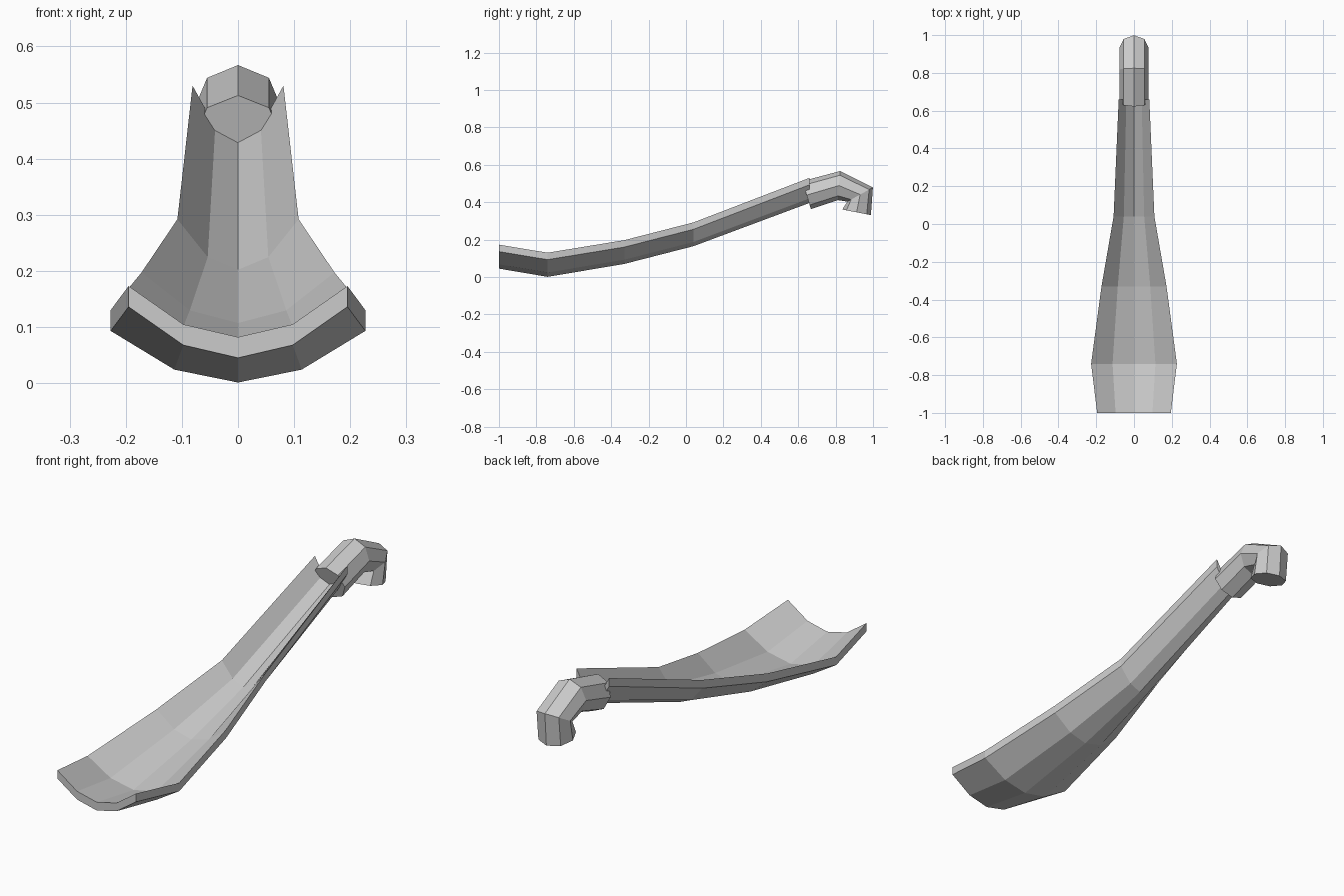
import bpy
import bmesh
import math

default_cube = bpy.data.objects.get("Cube")
if default_cube:
    bpy.data.objects.remove(default_cube, do_unlink=True)

# Single plain grey
grey = bpy.data.materials.new("plain grey")
grey.use_nodes = True
colour = (0.6, 0.6, 0.6, 1.0)
grey.diffuse_color = colour
grey.node_tree.nodes["Principled BSDF"].inputs["Base Color"].default_value = colour


def loft(name, rings):
    """Join equal closed rings of points into a capped, flat-shaded solid."""
    bm = bmesh.new()
    loops = [[bm.verts.new(p) for p in ring] for ring in rings]
    count = len(loops[0])
    for a, b in zip(loops, loops[1:]):
        for i in range(count):
            j = (i + 1) % count
            bm.faces.new((a[i], a[j], b[j], b[i]))
    bm.faces.new(loops[0])
    bm.faces.new(loops[-1])
    bmesh.ops.recalc_face_normals(bm, faces=bm.faces)
    mesh = bpy.data.meshes.new(name)
    bm.to_mesh(mesh)
    bm.free()
    mesh.materials.append(grey)
    obj = bpy.data.objects.new(name, mesh)
    bpy.context.collection.objects.link(obj)
    return obj


# Curved open trough: five-point dished section with constant wall height
WALL = 0.037
DISH = [(-1, 1), (-0.5, 0.25), (0, 0), (0.5, 0.25), (1, 1)]


def trough_ring(y, half_width, floor, depth):
    top = [(u * half_width, y, floor + v * depth) for u, v in DISH]
    bottom = [(x, y, z - WALL) for x, y, z in reversed(top)]
    return top + bottom


# y, half width, inner floor height, depth
stations = [
    (-1.0, 0.195, 0.082, 0.091),
    (-0.74, 0.227, 0.038, 0.092),
    (-0.33, 0.172, 0.107, 0.09),
    (0.04, 0.108, 0.202, 0.09),
    (0.66, 0.081, 0.433, 0.097),
]
loft("trough", [trough_ring(*s) for s in stations])

# Bent eight-sided spout pipe behind the narrow end
RADIUS = 0.078
SIDES = 8


def pipe_ring(y, z, pitch):
    """Ring whose axis points along +y, pitched up by the given degrees."""
    a = math.radians(pitch)
    ring = []
    for i in range(SIDES):
        t = math.tau * i / SIDES
        up = RADIUS * math.cos(t)
        ring.append((RADIUS * math.sin(t), y - up * math.sin(a), z + up * math.cos(a)))
    return ring


# centre y, centre z, pitch
bends = [(0.645, 0.438, 17), (0.818, 0.489, -5), (0.931, 0.441, -61), (0.912, 0.346, -101)]
loft("bent_pipe", [pipe_ring(*b) for b in bends])
